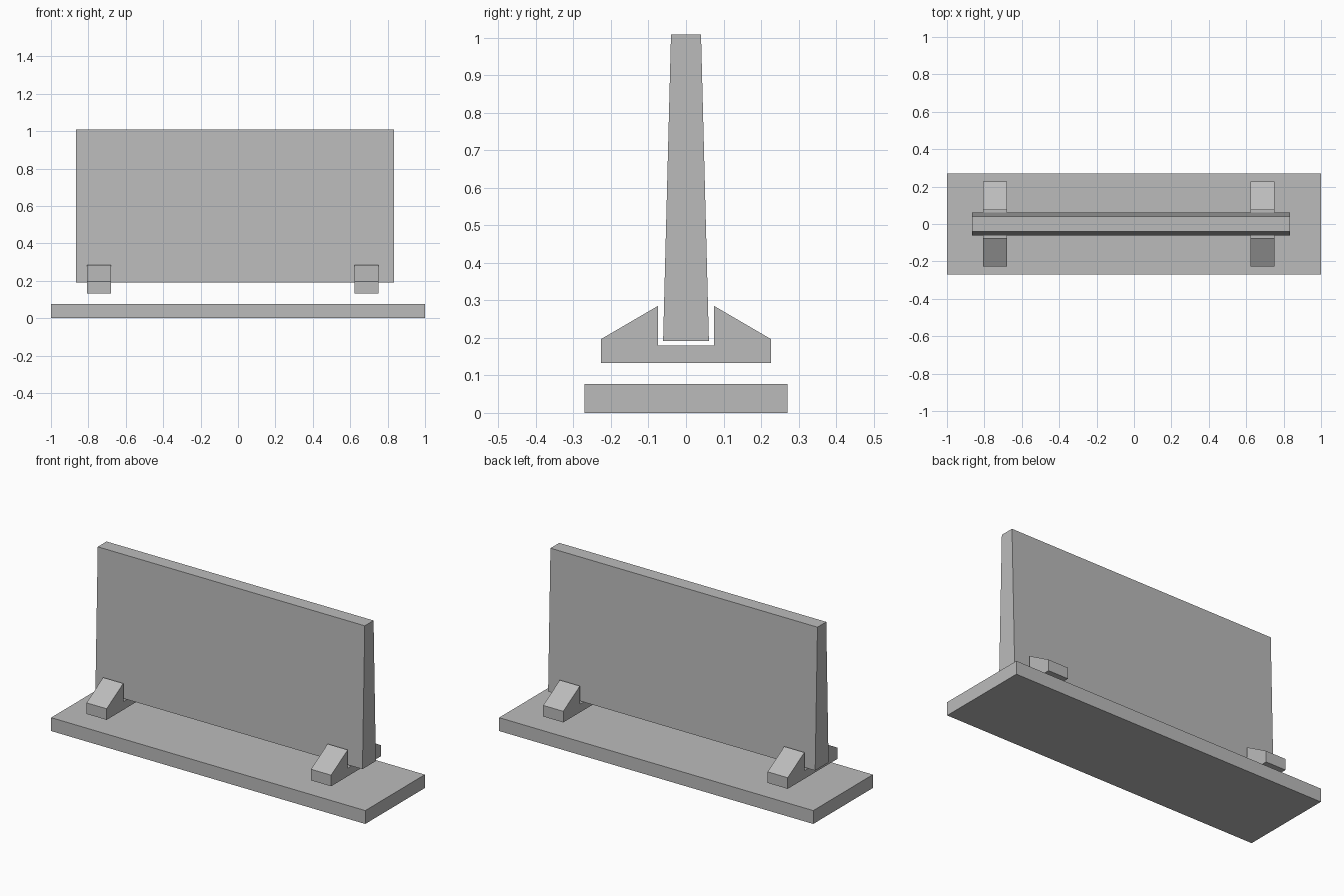
import bpy
import bmesh

cube = bpy.data.objects.get("Cube")
if cube:
    bpy.data.objects.remove(cube, do_unlink=True)

grey = bpy.data.materials.new("plain grey")
grey.use_nodes = True
colour = (0.5, 0.5, 0.5, 1)
grey.diffuse_color = colour
grey.node_tree.nodes["Principled BSDF"].inputs["Base Color"].default_value = colour


def extrude_profile(name, profile, x_start, x_end):
    """Sweep a closed (y, z) profile along x."""
    bm = bmesh.new()
    face = bm.faces.new([bm.verts.new((x_start, y, z)) for y, z in profile])
    result = bmesh.ops.extrude_face_region(bm, geom=[face])
    moved = [v for v in result["geom"] if isinstance(v, bmesh.types.BMVert)]
    bmesh.ops.translate(bm, verts=moved, vec=(x_end - x_start, 0, 0))
    bmesh.ops.recalc_face_normals(bm, faces=bm.faces)
    mesh = bpy.data.meshes.new(name)
    bm.to_mesh(mesh)
    bm.free()
    mesh.materials.append(grey)
    obj = bpy.data.objects.new(name, mesh)
    bpy.context.collection.objects.link(obj)
    return obj


def mirrored(half):
    """Complete a half profile across y = 0."""
    return half + [(-y, z) for y, z in reversed(half)]


# Flat ground slab
extrude_profile("base_slab", mirrored([(0.271, 0), (0.271, 0.077)]), -1, 1)

# Tapered upright wall
extrude_profile("wall_panel", mirrored([(0.061, 0.191), (0.04, 1.008)]), -0.865, 0.835)

# Slotted feet with sloped shoulders
foot = mirrored([(0.226, 0.133), (0.226, 0.197), (0.075, 0.285), (0.075, 0.18)])
for name, x in (("right_foot", -0.742), ("left_foot", 0.687)):
    extrude_profile(name, foot, x - 0.064, x + 0.064)
